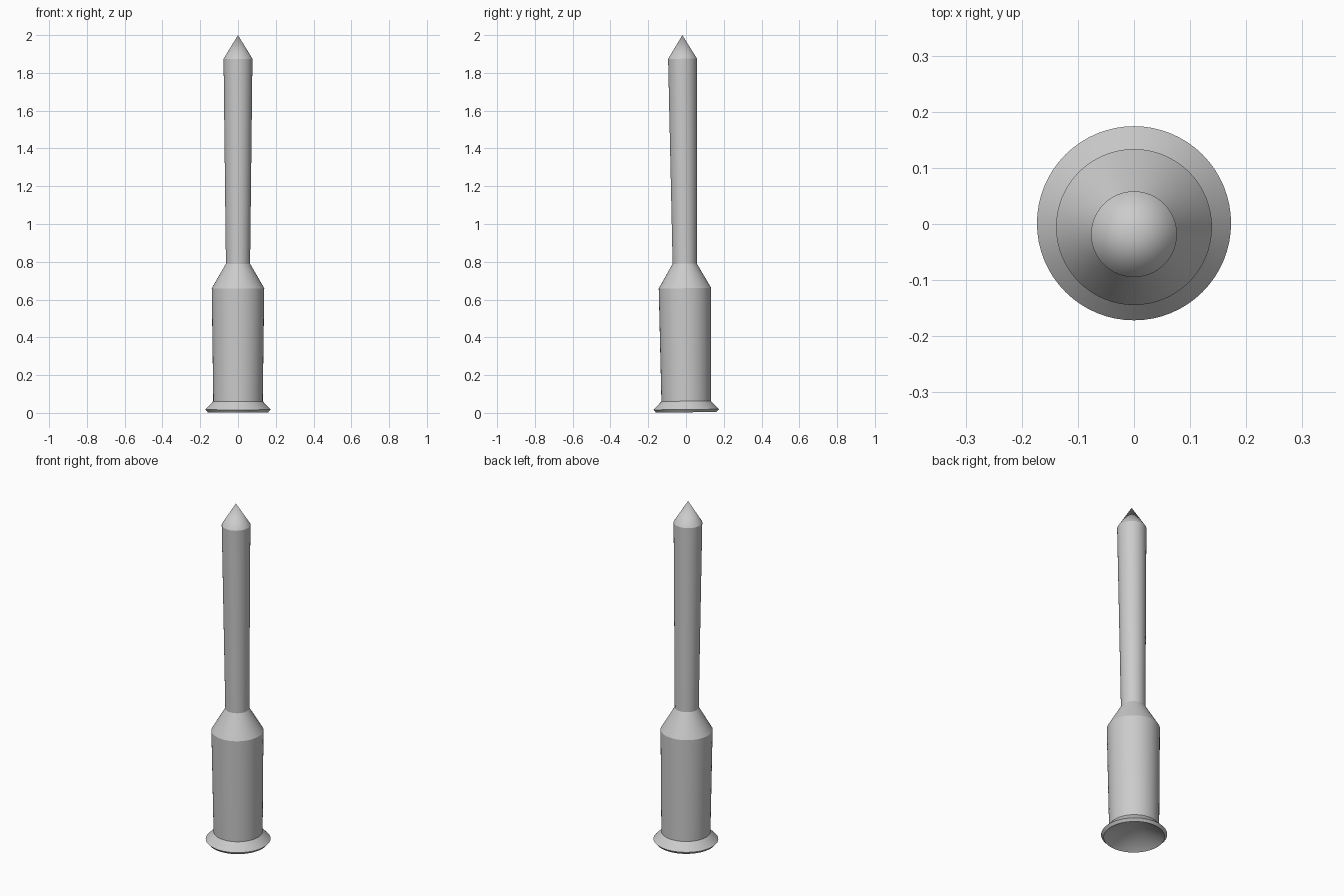
import bpy
import bmesh
import math
from mathutils import Matrix

cube = bpy.data.objects.get("Cube")
if cube:
    bpy.data.objects.remove(cube, do_unlink=True)

# Single grey finish
grey = bpy.data.materials.new("light_grey")
grey.use_nodes = True
colour = (0.6, 0.6, 0.6, 1)
grey.diffuse_color = colour
grey.node_tree.nodes["Principled BSDF"].inputs["Base Color"].default_value = colour

SEGMENTS = 64
LEAN = Matrix.Translation((0, 0.0015, 0)) @ Matrix.Rotation(0.0105, 4, "X")


def lathe(name, profile):
    """Spin a (radius, height) profile around the slightly leaning axis."""
    bm = bmesh.new()
    verts = [bm.verts.new((r, 0, z)) for r, z in profile]
    edges = [bm.edges.new(pair) for pair in zip(verts, verts[1:])]
    bmesh.ops.spin(bm, geom=verts + edges, axis=(0, 0, 1), cent=(0, 0, 0),
                   angle=math.tau, steps=SEGMENTS)
    bmesh.ops.remove_doubles(bm, verts=bm.verts, dist=0.0001)
    bmesh.ops.recalc_face_normals(bm, faces=bm.faces)
    bm.transform(LEAN)
    mesh = bpy.data.meshes.new(name)
    bm.to_mesh(mesh)
    bm.free()
    mesh.materials.append(grey)
    obj = bpy.data.objects.new(name, mesh)
    bpy.context.collection.objects.link(obj)
    bpy.ops.object.select_all(action="DESELECT")
    obj.select_set(True)
    bpy.context.view_layer.objects.active = obj
    bpy.ops.object.shade_smooth_by_angle(angle=math.radians(20))
    return obj


# One closed skin: hollow nozzle, flared skirt, body, shoulder, upper stage, nose
lathe("rocket_body", [
    (0, 0.1),          # top of the hollow nozzle
    (0.16, 0.003),     # lower rim
    (0.173, 0.018),    # widest edge of the skirt
    (0.131, 0.062),    # skirt meets body
    (0.139, 0.66),     # top of body
    (0.064, 0.79),     # shoulder meets upper stage
    (0.0765, 1.875),   # base of nose
    (0, 2.0),          # tip
])
